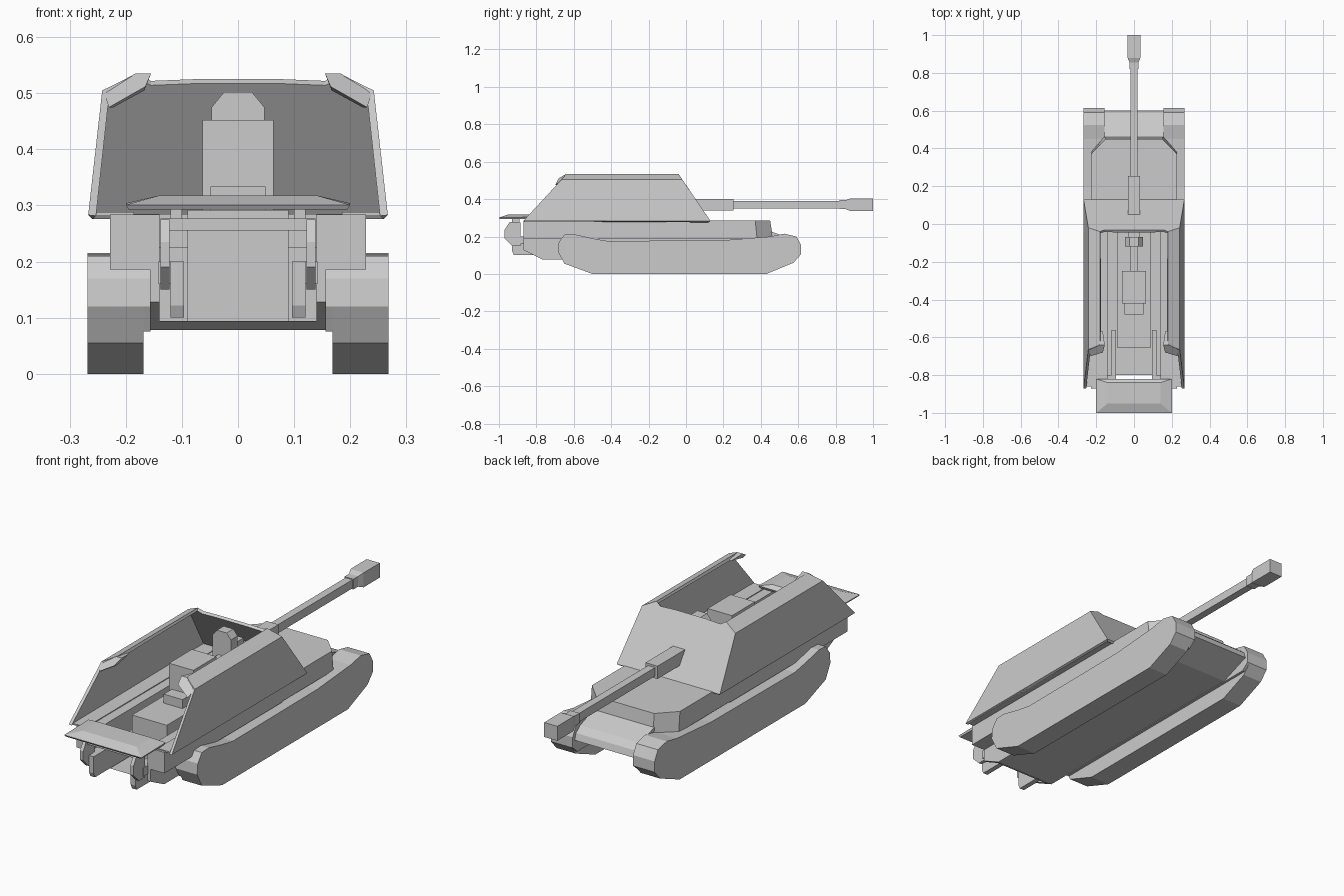
import bpy, bmesh

if "Cube" in bpy.data.objects:
    bpy.data.objects.remove(bpy.data.objects["Cube"])


def mesh_object(name, verts, faces, recalc=True):
    me = bpy.data.meshes.new(name)
    me.from_pydata(verts, [], faces)
    if recalc:
        bm = bmesh.new()
        bm.from_mesh(me)
        bmesh.ops.recalc_face_normals(bm, faces=bm.faces)
        bm.to_mesh(me)
        bm.free()
    ob = bpy.data.objects.new(name, me)
    bpy.context.collection.objects.link(ob)
    return ob


def loft(name, rings, mirror=False):
    """Closed solid through rings with equal point counts."""
    n = len(rings[0])
    verts = [p for r in rings for p in r]
    faces = [tuple(range(n)), tuple(range(len(verts) - n, len(verts)))]
    for k in range(len(rings) - 1):
        for i in range(n):
            j = (i + 1) % n
            faces.append((k*n + i, k*n + j, k*n + n + j, k*n + n + i))
    ob = mesh_object(name, verts, faces)
    if mirror:
        m = ob.modifiers.new("mirror", 'MIRROR')
        m.use_mirror_merge = False
    return ob


def side_prism(name, prof, x0, x1, mirror=False):
    return loft(name, [[(x, y, z) for y, z in prof] for x in (x0, x1)], mirror)


def box(name, x0, x1, y0, y1, z0, z1, mirror=False):
    return side_prism(name, [(y0, z0), (y1, z0), (y1, z1), (y0, z1)], x0, x1, mirror)


def square_tube(name, stations, zc):
    """Four-sided gun section; stations are (y, half width, half height)."""
    return loft(name, [[(-w, y, zc - h), (w, y, zc - h), (w, y, zc + h), (-w, y, zc + h)]
                       for y, w, h in stations])


# Tracks with inner fender strip
track_top = [(.575, .06), (.615, .105), (.615, .155), (.59, .2), (.525, .215), (.45, .2),
             (.2, .18), (-.42, .176), (-.5, .19), (-.6, .213), (-.65, .21), (-.68, .17),
             (-.685, .12), (-.65, .055)]
side_prism("track", [(-.5, .0), (.43, .0)] + track_top, .168, .268, True)
side_prism("inner_fender", [(-.66, .075), (.58, .075)] + track_top[1:-1], .156, .17, True)

# Lower hull: nose, floor and well walls
side_prism("hull_nose", [(-.02, .078), (.45, .078), (.6, .135), (.59, .165), (.56, .19),
                         (.46, .225), (-.02, .225)], -.157, .157)
side_prism("hull_floor", [(-.77, .078), (0, .078), (0, .094), (-.8, .094)], -.157, .157)
side_prism("hull_wall", [(-.77, .078), (0, .078), (0, .2), (-.87, .2), (-.87, .128)],
           .14, .157, True)

# Upper hull: sponsons and front deck with cut corners
box("sponson", .14, .228, -.87, 0, .186, .284, True)
lower = [(-.228, 0), (.228, 0), (.228, .38), (.155, .465), (-.155, .465), (-.228, .38)]
upper = [(-.228, 0), (.228, 0), (.228, .37), (.15, .45), (-.15, .45), (-.228, .37)]
loft("front_deck", [[(x, y, .19) for x, y in lower], [(x, y, .285) for x, y in upper]])
box("casemate_sill", .185, .258, -.86, .12, .281, .288, True)

# Open-topped casemate: folded plates given thickness
verts = []
for s in (1, -1):
    verts += [(s*.267, -.87, .283), (s*.267, .131, .283), (s*.242, -.02, .505),
              (s*.242, -.665, .505), (s*.18, -.04, .535), (s*.18, -.64, .535),
              (s*.155, -.031, .522), (s*.08, -.033, .525)]
faces = [(0, 1, 2, 3), (3, 2, 4, 5), (11, 10, 9, 8), (13, 12, 10, 11),
         (1, 9, 10, 12, 14, 15, 7, 6, 4, 2)]
casemate = mesh_object("casemate", verts, faces, recalc=False)
sol = casemate.modifiers.new("thickness", 'SOLIDIFY')
sol.thickness = .014
sol.offset = -1
# Rear roof flap
loft("roof_flap", [[(.24, -.66, .504), (.183, -.64, .535), (.155, -.64, .535), (.165, -.68, .512),
                    (.23, -.7, .475)],
                   [(.23, -.65, .494), (.18, -.57, .527), (.165, -.57, .525), (.167, -.66, .505),
                    (.222, -.68, .475)]], True)

# Gun outside the casemate
square_tube("barrel", [(-.3, .018, .02), (.83, .018, .02)], .37)
square_tube("muzzle_brake", [(.82, .023, .024), (.855, .023, .024), (.88, .034, .034),
                             (1.0, .034, .034)], .37)
square_tube("barrel_sleeve", [(.0, .031, .03), (.255, .031, .03)], .37)

# Gun inside the casemate
box("gun_bed", -.09, .09, -.655, .0, .094, .292)
box("breech", -.063, .063, -.42, -.25, .292, .452)
box("breech_tray", -.049, .049, -.48, -.42, .29, .334)
collar = [(-.047, .29), (.047, .29), (.047, .475), (.025, .502), (-.025, .502), (-.047, .475)]
loft("gun_collar", [[(x, y, z) for x, z in collar] for y in (-.12, -.07)])
square_tube("collar_neck", [(-.08, .03, .045), (.0, .03, .045)], .39)

# Rear rails, brackets and platform
side_prism("rear_rail", [(-.56, .1), (-.92, .1), (-.93, .122), (-.93, .2), (-.56, .2)],
           .096, .12, True)
side_prism("rear_bracket", [(-.93, .15), (-.885, .15), (-.885, .275), (-.945, .275),
                            (-.97, .235), (-.97, .19)], .122, .138, True)
box("bracket_link", .115, .142, -.9, -.8, .16, .2, True)
box("rear_crossbar", -.138, .138, -.94, -.89, .255, .277)
box("platform_post", .1, .12, -.93, -.89, .27, .3, True)


def plate_ring(a, y0, y1, z0, z1):
    return [(-a, y0, z0), (a, y0, z0), (a, y1, z1), (-a, y1, z1)]


loft("rear_platform", [plate_ring(.195, -.995, -.825, .293, .293),
                       plate_ring(.2, -1.0, -.82, .301, .304),
                       plate_ring(.14, -.95, -.84, .318, .318)])
